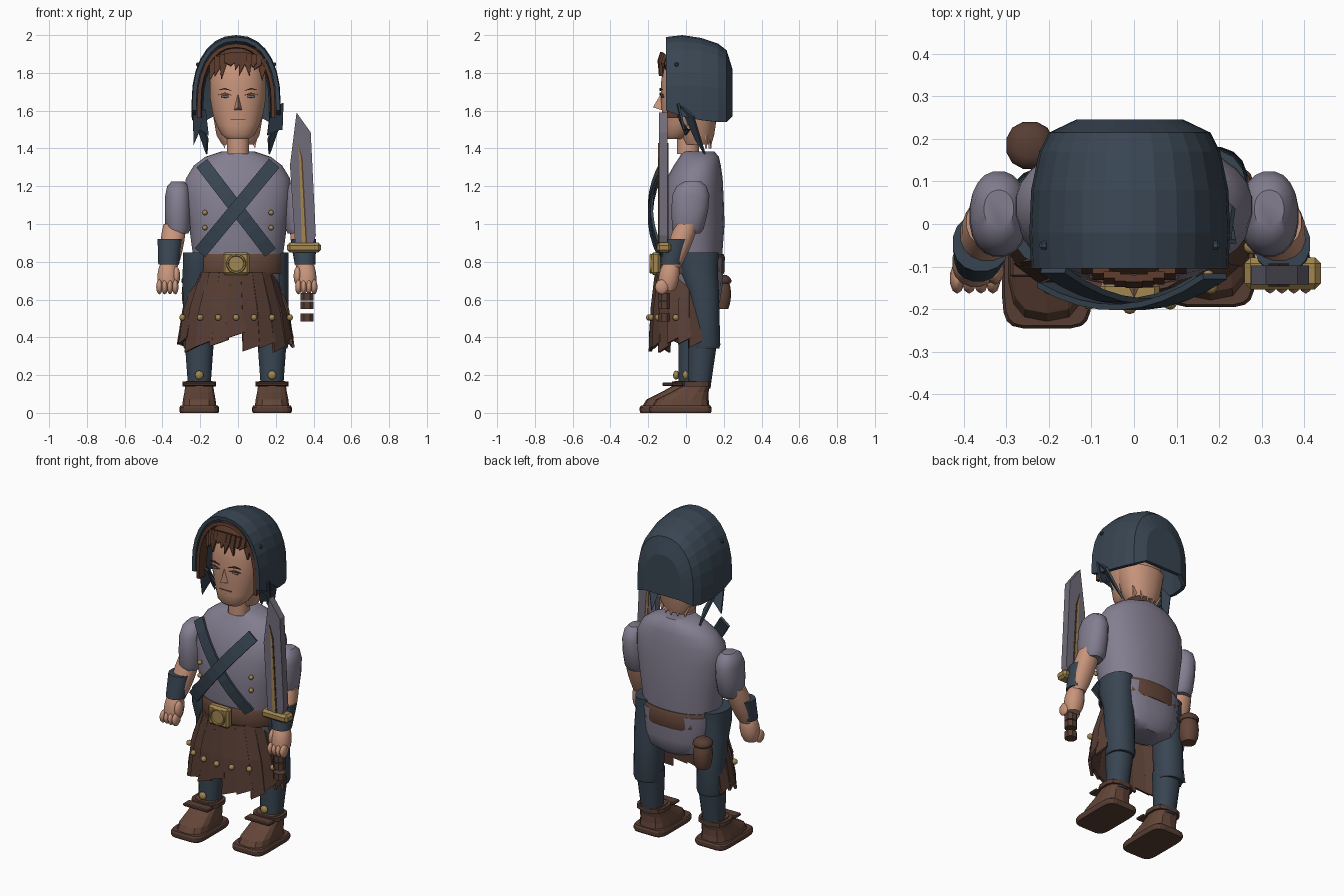
import bpy, bmesh, math, random
from mathutils import Vector

random.seed(4)
default_cube = bpy.data.objects.get("Cube")
if default_cube:
    bpy.data.objects.remove(default_cube)


def material(name, red, green, blue):
    mat = bpy.data.materials.new(name)
    mat.use_nodes = True
    mat.diffuse_color = (red, green, blue, 1)
    mat.node_tree.nodes["Principled BSDF"].inputs["Base Color"].default_value = mat.diffuse_color
    return mat


SKIN = material("skin", .58, .3, .2)
HAIR = material("hair brown", .1, .04, .024)
BLUE = material("slate blue", .04, .06, .085)
CLOTH = material("violet grey", .23, .21, .28)
LEATHER = material("brown leather", .125, .06, .04)
DARK = material("dark leather", .095, .047, .034)
GOLD = material("brass", .36, .24, .08)
STEEL = material("steel", .165, .15, .195)
LIP = material("dark skin", .22, .08, .05)
smooth_parts = []


def build(name, verts, faces, mat, smooth=False, thick=0, bevel=0):
    mesh = bpy.data.meshes.new(name)
    mesh.from_pydata(verts, [], faces)
    bm = bmesh.new()
    bm.from_mesh(mesh)
    bmesh.ops.recalc_face_normals(bm, faces=bm.faces)
    bm.to_mesh(mesh)
    bm.free()
    mesh.materials.append(mat)
    part = bpy.data.objects.new(name, mesh)
    bpy.context.collection.objects.link(part)
    if thick:
        modifier = part.modifiers.new("thickness", 'SOLIDIFY')
        modifier.thickness, modifier.offset = thick, 0
    if bevel:
        modifier = part.modifiers.new("bevel", 'BEVEL')
        modifier.width, modifier.segments = bevel, 1
    if smooth:
        smooth_parts.append(part)
    return part


def signed_power(value, exponent):
    return math.copysign(abs(value) ** exponent, value)


def loft(name, rings, mat, x=0, sides=20, square=2.2, smooth=True):
    """Stack of superellipses, each (depth position, height, half width, half depth)."""
    verts, faces = [], []
    for y, z, width, depth in rings:
        for i in range(sides):
            angle = math.tau * (i + .5) / sides
            verts.append((x + width * signed_power(math.cos(angle), 2 / square),
                          y + depth * signed_power(math.sin(angle), 2 / square), z))
    for start in range(0, len(verts) - sides, sides):
        for i in range(sides):
            j = (i + 1) % sides
            faces.append((start + i, start + j, start + sides + j, start + sides + i))
    faces += [tuple(range(sides)), tuple(range(len(verts) - sides, len(verts)))]
    return build(name, verts, faces, mat, smooth)


def limb(name, bottom, top, thin, wide, mat, belly=0, side=1, sides=16, steps=5):
    """Tapered limb between two points, with an optional rounded swelling."""
    part_rings = []
    for i in range(steps + 1):
        t = i / steps
        centre = Vector(bottom).lerp(Vector(top), t)
        radius = thin + (wide - thin) * t + belly * math.sin(math.pi * t) ** .6
        part_rings.append((centre, radius))
    part = loft(name, [(c.y, c.z, r, r) for c, r in part_rings], mat, sides=sides)
    for i, vertex in enumerate(part.data.vertices):
        vertex.co.x += side * part_rings[i // sides][0].x
    return part


def box(name, centre, size, mat, bevel=.005):
    bpy.ops.mesh.primitive_cube_add(size=1, location=centre)
    part = bpy.context.object
    part.name, part.scale = name, size
    bpy.ops.object.transform_apply(location=False, rotation=False)
    part.data.materials.append(mat)
    modifier = part.modifiers.new("bevel", 'BEVEL')
    modifier.width, modifier.segments = bevel, 1


def ball(name, centre, width, mat, depth=1, height=1):
    bpy.ops.mesh.primitive_uv_sphere_add(segments=10, ring_count=6, radius=width, location=centre)
    part = bpy.context.object
    part.name, part.scale = name, (1, depth, height)
    part.data.materials.append(mat)
    smooth_parts.append(part)


def shard(name, points, mat, thick=.012):
    return build(name, points, [tuple(range(len(points)))], mat, thick=thick)


def plate(name, outline, y, mat, thick):
    return shard(name, [(x, y, z) for x, z in outline], mat, thick)


# Tunic, its tail and the neck
loft("tunic", [(.035, .8, .235, .155), (.03, 1, .262, .175), (.035, 1.14, .283, .165),
               (.045, 1.24, .278, .15), (.06, 1.31, .235, .125), (.07, 1.355, .175, .105),
               (.065, 1.385, .085, .085)], CLOTH, sides=28)
loft("tunic_tail", [(.07, .555, .1, .08), (.06, .585, .18, .12), (.05, .66, .225, .143),
                    (.045, .82, .24, .155)], CLOTH, square=2.6)
limb("neck", (0, .01, 1.37), (0, .01, 1.5), .06, .06, SKIN)
loft("nape", [(.06, 1.42, .085, .075), (.06, 1.47, .115, .09), (.05, 1.6, .138, .12)], SKIN)
for i in range(-2, 3):
    x, y = .04 * i, .13 - .006 * i * i
    shard("ragged_nape", [(x - .025, y, 1.47), (x + .025, y, 1.47), (x + .01, y, 1.4)], SKIN)

# Head and face
loft("head", [(-.055, 1.45, .06, .045), (-.045, 1.475, .09, .075), (-.015, 1.525, .115, .108),
              (0, 1.58, .134, .128), (.005, 1.66, .148, .138), (.01, 1.75, .15, .143),
              (.02, 1.84, .14, .14), (.02, 1.92, .09, .1)], SKIN, sides=24)
build("nose", [(-.025, -.12, 1.6), (.025, -.12, 1.6), (0, -.12, 1.71), (0, -.175, 1.618)],
      [(0, 1, 2), (0, 1, 3), (1, 2, 3), (2, 0, 3)], SKIN)
box("mouth", (0, -.122, 1.553), (.08, .008, .006), LIP, .001)
ball("lower_lip", (0, -.115, 1.538), .032, SKIN, .3, .3)
for s in (-1, 1):
    ball("eye", (s * .068, -.123, 1.675), .024, STEEL, .3, .3)
    for name, mat, z in (("upper_eyelid", LIP, 1.68), ("eyebrow", HAIR, 1.705)):
        shard(name, [(s * .03, -.136, z), (s * .07, -.136, z + .016), (s * .105, -.123, z + .004),
                     (s * .07, -.136, z + .007)], mat, .007)

# Hair with a jagged fringe
loft("hair", [(.035, 1.84, .15, .145), (.025, 1.88, .143, .145), (.02, 1.93, .1, .11),
              (.02, 1.95, .04, .05)], HAIR, sides=16, smooth=False)
for i in range(-5, 6):
    x, bend = .026 * i, .0007 * i * i
    y, top = -.128 + 3 * bend, 1.91 - 2 * bend
    tip = 1.82 + random.uniform(-.05, .035) - 2 * bend
    lean = random.uniform(-.025, .012)
    shard("fringe_lock", [(x - .02, y, top), (x + .02, y, top), (x + .02, y - .015, top - .045),
                          (x + lean, y - .01, tip), (x - .02, y - .015, top - .05)], HAIR, .016)


# Hood: faceted arches running from the face to the back
def hood_part(name, stations, mat, thick, closed=False, sides=14):
    verts, faces = [], []
    for y, width, top, low in stations:
        arch = [(width * signed_power(math.cos(math.pi * i / sides), .9),
                 1.64 + (top - 1.64) * math.sin(math.pi * i / sides) ** .9) for i in range(sides + 1)]
        arch = [(width, low)] + arch + [(-width, low)]
        verts += [(x - .01, y, z) for x, z in arch]
    row = len(arch)
    for start in range(0, len(verts) - row, row):
        faces += [(i, i + 1, i + row + 1, i + row) for i in range(start, start + row - 1)]
    if closed:
        faces.append(tuple(range(len(verts) - row, len(verts))))
    build(name, verts, faces, mat, thick=thick).modifiers[0].offset = -1


hood_part("hood", [(-.105, .232, 1.99, 1.6), (-.02, .236, 2, 1.57), (.08, .232, 1.985, 1.55),
                   (.17, .213, 1.955, 1.54), (.215, .19, 1.92, 1.54), (.246, .125, 1.82, 1.57)],
          BLUE, .022, closed=True)
hood_part("hood_lining", [(-.098, .206, 1.955, 1.56), (-.03, .2, 1.94, 1.56)], HAIR, .02)
for s in (-1, 1):
    shard("hood_side_tail", [(s * .225, -.03, 1.63), (s * .235, .04, 1.57), (s * .165, .1, 1.37),
                             (s * .16, .05, 1.45)], BLUE)
    shard("hood_front_tail", [(s * .24, -.04, 1.64), (s * .17, -.05, 1.6), (s * .155, 0, 1.47),
                              (s * .2, .02, 1.5), (s * .235, -.01, 1.46 + .04 * s)], BLUE)
    box("hood_rivet", (s * .202 - .01, -.05, 1.845), (.02, .02, .02), BLUE)


# Crossed chest straps, bowed over the chest
def chest_strap(x_top, x_bottom, lift):
    verts, faces = [], []
    top, bottom = Vector((x_top, -.115 - lift, 1.32)), Vector((x_bottom, -.135 - lift, .85))
    along = (bottom - top).normalized()
    across = Vector((-along.z, 0, along.x)) * .036
    for i in range(9):
        t = i / 8
        centre = top.lerp(bottom, t) - Vector((0, t * (1 - t) / 4, 0))
        verts += [centre - across, centre + across]
    faces = [(i, i + 1, i + 3, i + 2) for i in range(0, len(verts) - 2, 2)]
    build("chest_strap", verts, faces, BLUE, thick=.014)


chest_strap(-.19, .17, -.006)
chest_strap(.19, -.2, .008)
for x in (-.175, .175):
    for z in (.98, 1.06):
        ball("tunic_stud", (x, -.122, z), .014, GOLD)

# Belt and buckle
loft("belt", [(.035, .735, .24, .165), (.035, .75, .245, .17), (.035, .825, .245, .172),
              (.035, .84, .24, .165)], LEATHER, sides=24)
box("buckle", (-.01, -.16, .79), (.14, .05, .12), GOLD, .012)
bpy.ops.mesh.primitive_torus_add(major_radius=.046, minor_radius=.007, major_segments=20, minor_segments=6,
                                 location=(-.01, -.186, .79), rotation=(math.pi / 2, 0, 0))
bpy.context.object.name = "buckle_ring"
bpy.context.object.data.materials.append(GOLD)

# Kilt of ragged leather strips, with a row of studs
for i in range(-6, 7):
    middle, half = math.radians(17 * i - 90), math.radians(10)
    hem = .345 + random.uniform(-.015, .04) + (.05 if i == 0 else 0)
    left, right = middle - half, middle + half
    strip = [(math.cos(angle) * radius - .012, math.sin(angle) * (radius / 3 + .1) + .01, z)
             for angle, radius, z in ((left, .205, .745), (right, .205, .745), (right, .265, .55),
                                      (right, .3, hem + .02), (left, .305, hem - .015), (left, .275, .55))]
    build("kilt_strip", strip, [(0, 1, 2, 5), (5, 2, 3, 4)], DARK, thick=.016)
for i in range(-3, 4):
    x = .095 * i
    ball("kilt_stud", (x - .01, .01 - .205 * math.sqrt(1 - (x / .3) ** 2), .505), .017, GOLD)

# Legs and shoes; the right foot stands a little forward
for s, x, y, label in ((1, .18, 0, "left"), (-1, -.205, -.05, "right")):
    loft(label + "_trouser", [(y + .1, .34, .077, .077), (y + .1, .36, .083, .083), (y + .09, .65, .084, .085),
                              (y + .065, .76, .084, .105), (y + .065, .85, .083, .11)],
         BLUE, x + s * .005, sides=16)
    limb(label + "_legging", (x, y + .07, .13), (x, y + .09, .4), .06, .08, BLUE)
    ball(label + "_legging_stud", (x, y - .002, .2), .024, GOLD, .7)
    loft(label + "_sole", [(y - .03, 0, .102, .162), (y - .03, .01, .106, .166), (y - .03, .028, .106, .166),
                           (y - .03, .038, .1, .16)], DARK, x, square=6, smooth=False)
    loft(label + "_shoe", [(y - .028, .036, .092, .152), (y - .02, .07, .088, .14), (y + .02, .11, .08, .1),
                           (y + .05, .14, .076, .076), (y + .06, .17, .07, .07)],
         LEATHER, x, sides=14, square=3, smooth=False)
    loft(label + "_shoe_cuff", [(y + .055, z, .09, .08) for z in (.14, .165)], DARK, x, 12, 3, False)
    box(label + "_shoe_strap", (x, y - .045, .152), (.17, .06, .018), DARK)

# Arms, bracers and hands
for s, shift, label in ((1, -.012, "left"), (-1, 0, "right")):
    loft(label + "_sleeve", [(.005, .95, .055, .07), (.01, .975, .068, .085), (.02, 1.07, .07, .098),
                             (.025, 1.15, .068, .1), (.03, 1.2, .058, .08), (.035, 1.225, .035, .045)],
         CLOTH, s * .318)
    limb(label + "_forearm", (.365 + shift, -.075, .77), (.335, .005, 1), .045, .06, SKIN, .01, s)
    limb(label + "_bracer", (.367 + shift, -.08, .785), (.36 + shift, -.045, .92), .056, .067, BLUE, 0, s)
    limb(label + "_hand", (.375 + shift, -.1, .645), (.37 + shift, -.08, .8), .04, .035, SKIN, .018, s)
    for k in range(4):
        ball(label + "_finger", (s * (.332 + .028 * k + shift), -.128, .667), .018, SKIN, 2, 2.2)
    ball(label + "_thumb", (s * (.327 + shift), -.11, .725), .022, SKIN, 1.5, 2.3)

# Sword: slab blade, fuller plates, guard and banded grip
plate("sword_blade", [(.302, .9), (.275, 1.31), (.31, 1.59), (.385, 1.485), (.412, .94), (.4, .9)],
      -.12, STEEL, .045)
for y in (-.144, -.096):
    plate("blade_fuller", [(.338, .9), (.324, 1.35), (.316, 1.43), (.334, 1.35), (.358, .9)], y, GOLD, .006)
    plate("blade_groove", [(.358, .9), (.334, 1.35), (.316, 1.43), (.342, 1.35), (.366, .9)], y, DARK, .005)
box("sword_guard", (.35, -.116, .875), (.18, .075, .052), GOLD, .014)
for z in (.615, .57, .505):
    loft("grip_band", [(-.116, z + lift, .036, .034) for lift in (-.02, .02)], DARK, .365, 8, smooth=False)

# Round belt pouch on the back
limb("belt_pouch", (-.245, .185, .55), (-.245, .185, .69), .04, .045, LEATHER, .012, sides=12)
limb("pouch_lid", (-.245, .185, .685), (-.245, .185, .73), .05, .03, DARK, .015, sides=12)

bpy.ops.object.select_all(action='DESELECT')
for part in smooth_parts:
    part.select_set(True)
bpy.context.view_layer.objects.active = smooth_parts[0]
bpy.ops.object.shade_smooth_by_angle(angle=math.radians(40))
